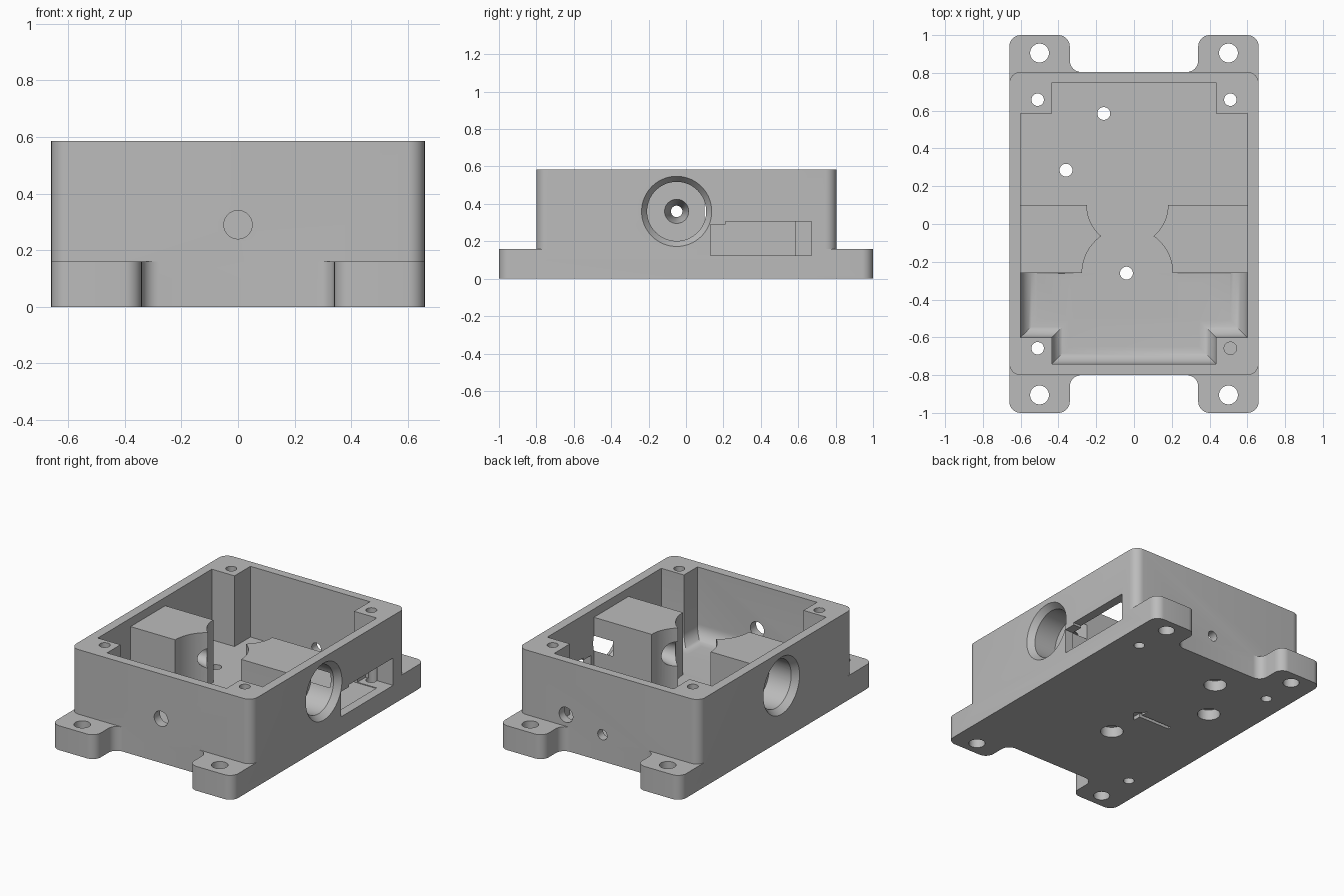
import bpy, bmesh, math
from mathutils import Vector

cube = bpy.data.objects.get("Cube")
if cube:
    bpy.data.objects.remove(cube, do_unlink=True)

FRONT, BACK = -0.8, 0.805
SIDE, INNER = 0.66, 0.6
HEIGHT, FLOOR, ABOVE = 0.585, 0.12, 0.9
MOUNT_Z, BLOCK_Z = 0.16, 0.53


def make_object(name, bm):
    bmesh.ops.recalc_face_normals(bm, faces=bm.faces)
    mesh = bpy.data.meshes.new(name)
    bm.to_mesh(mesh)
    bm.free()
    ob = bpy.data.objects.new(name, mesh)
    bpy.context.collection.objects.link(ob)
    return ob


def rounded(corners, steps=8):
    """Round each (x, y, radius) corner of a right-angled outline."""
    points = []
    for i, (x, y, r) in enumerate(corners):
        p = Vector((x, y))
        if r == 0:
            points.append(p)
            continue
        a = (Vector(corners[i - 1][:2]) - p).normalized() * r
        b = (Vector(corners[(i + 1) % len(corners)][:2]) - p).normalized() * r
        for k in range(steps + 1):
            t = math.pi / 2 * k / steps
            points.append(p + a * (1 - math.sin(t)) + b * (1 - math.cos(t)))
    return points


def prism(name, points, z0, z1):
    bm = bmesh.new()
    face = bm.faces.new([bm.verts.new((p[0], p[1], z0)) for p in points])
    top = bmesh.ops.extrude_face_region(bm, geom=[face])["geom"]
    bmesh.ops.translate(bm, vec=(0, 0, z1 - z0),
                        verts=[v for v in top if isinstance(v, bmesh.types.BMVert)])
    return make_object(name, bm)


def box(name, x, y, z, fillet=0, back_fillet=0):
    """Box between ranges, with optional rounding of its bottom edges."""
    bm = bmesh.new()
    bmesh.ops.create_cube(bm, size=1)
    for v in bm.verts:
        v.co = [r[0] if c < 0 else r[1] for c, r in zip(v.co, (x, y, z))]
    if fillet:
        edges = [e for e in bm.edges if all(v.co.z < z[0] + 0.001 for v in e.verts)
                 and not all(v.co.y > y[1] - 0.001 for v in e.verts)]
        bmesh.ops.bevel(bm, geom=edges, offset=fillet, segments=8, profile=0.5,
                        affect='EDGES', clamp_overlap=True)
    if back_fillet:
        edges = [e for e in bm.edges if all(v.co.z < z[0] + 0.001 for v in e.verts)
                 and all(v.co.y > y[1] - 0.001 for v in e.verts)]
        bmesh.ops.bevel(bm, geom=edges, offset=back_fillet, segments=6, profile=0.5,
                        affect='EDGES', clamp_overlap=True)
    return make_object(name, bm)


def tube(name, start, end, r0, r1=None, sides=48):
    """Cylinder or cone between two points."""
    a, b = Vector(start), Vector(end)
    bm = bmesh.new()
    bmesh.ops.create_cone(bm, cap_ends=True, segments=sides, radius1=r0,
                          radius2=r0 if r1 is None else r1, depth=(b - a).length)
    bmesh.ops.rotate(bm, verts=bm.verts,
                     matrix=Vector((0, 0, 1)).rotation_difference(b - a).to_matrix())
    bmesh.ops.translate(bm, vec=(a + b) / 2, verts=bm.verts)
    return make_object(name, bm)


def combine(tool, operation='DIFFERENCE'):
    """Apply one boolean to the housing and discard the tool."""
    tool.hide_render = True
    mod = housing.modifiers.new("shape", 'BOOLEAN')
    mod.operation, mod.solver, mod.object = operation, 'EXACT', tool
    bpy.context.view_layer.objects.active = housing
    bpy.ops.object.modifier_apply(modifier=mod.name)
    bpy.data.objects.remove(tool, do_unlink=True)


# Base plate with four rounded mounting ears
ear, r = 0.34, 0.06
half = [(-SIDE, -1, r), (-ear, -1, r), (-ear, FRONT, r), (ear, FRONT, r), (ear, -1, r), (SIDE, -1, r)]
outline = half + [(-x, 1 if y == -1 else BACK, q) for x, y, q in half]
housing = prism("housing", rounded(outline), 0, MOUNT_Z)

# Upright walls
walls = [(-SIDE, FRONT, r), (SIDE, FRONT, r), (SIDE, BACK, r), (-SIDE, BACK, r)]
combine(prism("walls", rounded(walls), 0.1, HEIGHT), 'UNION')

# Rear compartment and space above the two bearing blocks
deep = (FLOOR, ABOVE)
combine(box("rear_pocket", (-INNER, INNER), (0.1, 0.585), deep))
combine(box("rear_recess", (-0.435, 0.435), (0.3, 0.75), deep))
combine(box("block_clearance", (-INNER, INNER), (-0.4, 0.3), (BLOCK_Z, ABOVE)))

# Front compartment with rounded floor edges
combine(box("front_pocket", (-INNER, INNER), (-0.6, -0.26), deep, 0.09, 0.05))
combine(box("front_recess", (-0.435, 0.435), (-0.74, -0.3), deep, 0.09))
combine(box("front_floor", (-0.32, 0.23), (-0.5, -0.26), deep))

# Round hollows that scallop the blocks
for y, radius in ((0.1, 0.215), (-0.26, 0.24)):
    combine(tube("hollow", (-0.035, y, FLOOR), (-0.035, y, ABOVE), radius, sides=64))

# Stepped side bores through both blocks
for s in (-1, 1):
    def at(x):
        return (s * x, -0.05, 0.36)
    combine(tube("bore_chamfer", at(0.67), at(0.62), 0.195, 0.158, 64))
    combine(tube("bore", at(0.64), at(0.46), 0.158, sides=64))
    combine(tube("shaft_taper", at(0.465), at(0.34), 0.066, 0.03))
    combine(tube("shaft_flare", at(0.345), at(0.09), 0.03, 0.085))

# Side slot with stepped top edge
combine(box("slot", (0.46, 0.7), (0.13, 0.67), (0.125, 0.29)))
combine(box("slot_step", (0.46, 0.7), (0.21, 0.67), (0.2, 0.305)))

# Mounting holes and lid screw holes, one of them blind
for sx in (-1, 1):
    for sy in (-1, 1):
        combine(tube("mount_hole", (sx * 0.5, sy * 0.905, -0.1), (sx * 0.5, sy * 0.905, 0.3), 0.05))
        bottom = 0.3 if (sx, sy) == (1, -1) else -0.1
        combine(tube("lid_hole", (sx * 0.51, sy * 0.658, bottom), (sx * 0.51, sy * 0.658, ABOVE), 0.033))

# Floor screw holes with counterbores underneath
for x, y in ((-0.16, 0.585), (-0.36, 0.285), (-0.04, -0.26)):
    combine(tube("floor_hole", (x, y, -0.1), (x, y, 0.2), 0.034))
    combine(tube("counterbore", (x, y, -0.1), (x, y, 0.07), 0.07))

# Cable holes in the end walls
for x, z, y0, y1, radius in ((0, 0.29, -0.9, -0.6, 0.05), (0.31, 0.235, 0.7, 0.9, 0.05),
                             (0.045, 0.175, 0.7, 0.9, 0.034)):
    combine(tube("cable_hole", (x, y0, z), (x, y1, z), radius))

# Direction arrow recessed in the underside
arrow = [(0, 0), (-0.055, 0.065), (-0.055, 0.012), (-0.285, 0.012),
         (-0.285, -0.012), (-0.055, -0.012), (-0.055, -0.065)]
combine(prism("arrow_recess", arrow, -0.05, 0.025))

# Single grey material and smooth rounded surfaces
grey = bpy.data.materials.new("plain grey")
grey.use_nodes = True
colour = (0.5, 0.5, 0.5, 1)
grey.diffuse_color = colour
grey.node_tree.nodes["Principled BSDF"].inputs["Base Color"].default_value = colour
housing.data.materials.clear()
housing.data.materials.append(grey)
for face in housing.data.polygons:
    face.material_index = 0
bpy.ops.object.select_all(action='DESELECT')
housing.select_set(True)
bpy.context.view_layer.objects.active = housing
bpy.ops.object.shade_smooth_by_angle(angle=math.radians(30))
